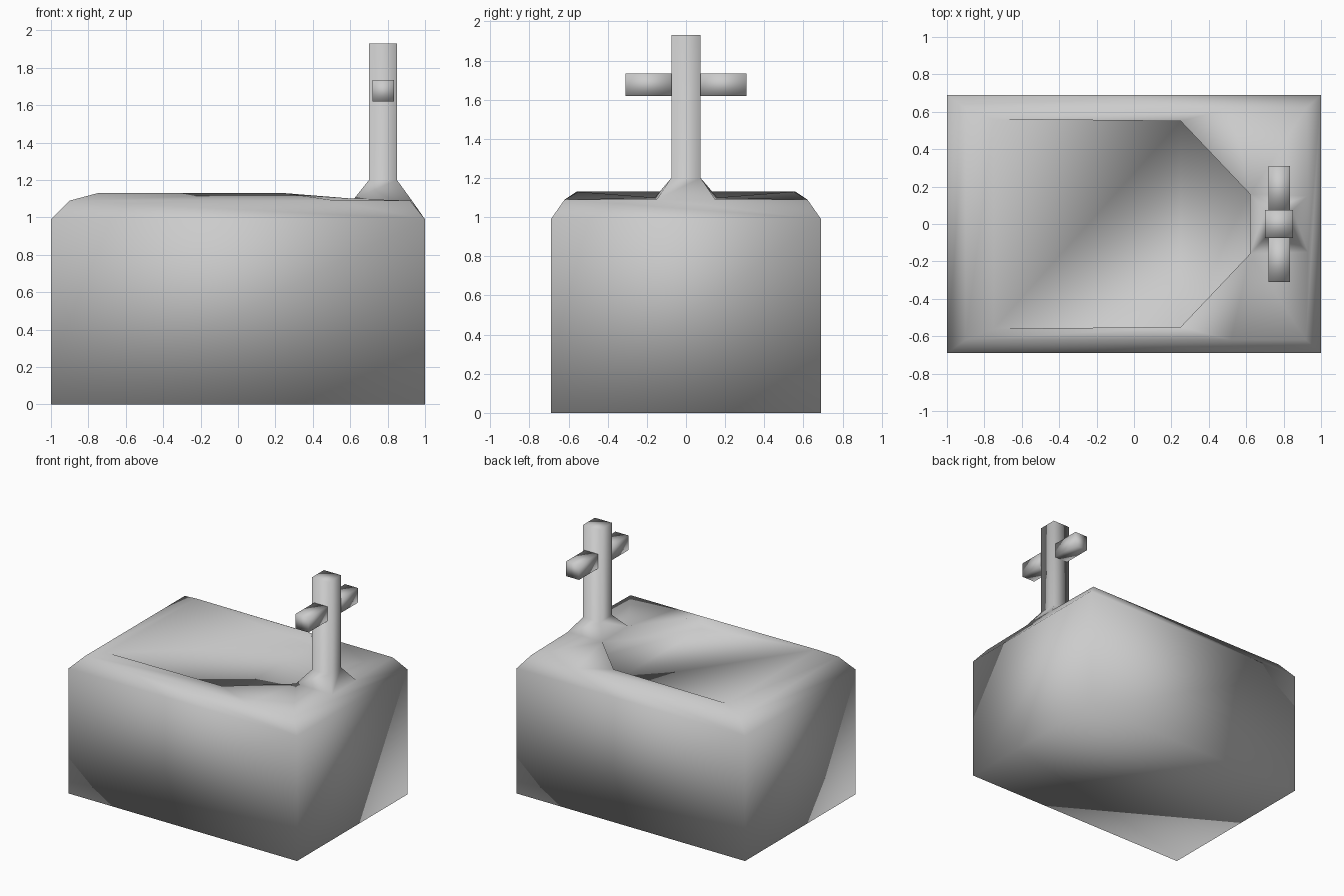
import bpy
import bmesh
from mathutils import Matrix, Vector

cube = bpy.data.objects.get("Cube")
if cube:
    bpy.data.objects.remove(cube, do_unlink=True)

grey = bpy.data.materials.new("plain grey")
grey.use_nodes = True
grey.diffuse_color = (0.6, 0.6, 0.6, 1)
grey.node_tree.nodes["Principled BSDF"].inputs["Base Color"].default_value = (0.6, 0.6, 0.6, 1)


def finish(bm, name):
    bmesh.ops.recalc_face_normals(bm, faces=bm.faces)
    for face in bm.faces:
        face.smooth = True
    mesh = bpy.data.meshes.new(name)
    bm.to_mesh(mesh)
    bm.free()
    mesh.materials.append(grey)
    obj = bpy.data.objects.new(name, mesh)
    bpy.context.collection.objects.link(obj)


# Front half of the sink block; the back half is mirrored across y
points = {
    "base_l": (-1, -.69, 0), "base_r": (1, -.69, 0),
    "edge_l": (-1, -.69, .99), "edge_r": (1, -.69, .99),
    "rim_l": (-.9, -.62, 1.09), "rim_m": (.52, -.62, 1.09), "rim_r": (.92, -.62, 1.09),
    "lip_l": (-.75, -.56, 1.13), "lip_m": (.25, -.55, 1.13), "lip_r": (.62, -.16, 1.1),
    "foot": (.93, -.15, 1.09),
    "floor_m": (.25, -.55, 1.03), "floor_r": (.62, -.16, .99),
    "post_l": (.7, -.075, 1.2), "post_r": (.85, -.075, 1.2),
    "top_l": (.7, -.075, 1.93), "top_r": (.85, -.075, 1.93),
}
# Faces repeated on both sides: wall, bevels, rim, basin sides, tap flare and post
side_faces = [
    "base_l base_r edge_r edge_l", "edge_l edge_r rim_r rim_m rim_l",
    "rim_l rim_m lip_m lip_l", "rim_m lip_r lip_m", "rim_m rim_r lip_r",
    "rim_r foot lip_r", "lip_l lip_m floor_m", "lip_m lip_r floor_r floor_m",
    "lip_r foot post_r post_l", "post_l post_r top_r top_l",
]
# Chains of points bridged straight across to their mirrored partners
cross_faces = [
    "base_l base_r", "base_l edge_l", "base_r edge_r", "edge_l rim_l", "rim_l lip_l",
    "edge_r rim_r foot", "lip_l floor_m", "floor_m floor_r", "floor_r lip_r",
    "lip_r post_l", "post_l top_l", "foot post_r", "post_r top_r", "top_l top_r",
]
bm = bmesh.new()
front = {k: bm.verts.new(p) for k, p in points.items()}
back = {k: bm.verts.new((p[0], -p[1], p[2])) for k, p in points.items()}
for names in map(str.split, side_faces):
    bm.faces.new([front[n] for n in names])
    bm.faces.new([back[n] for n in reversed(names)])
for names in map(str.split, cross_faces):
    bm.faces.new([front[n] for n in names] + [back[n] for n in reversed(names)])
finish(bm, "sink_and_tap")

# Tap handles on both sides of the post
for name, side in (("front_handle", -1), ("back_handle", 1)):
    bm = bmesh.new()
    place = Matrix.Translation(Vector((.777, side * .19, 1.677)))
    bmesh.ops.create_cube(bm, size=1, matrix=place @ Matrix.Diagonal((.115, .24, .115, 1)))
    finish(bm, name)
